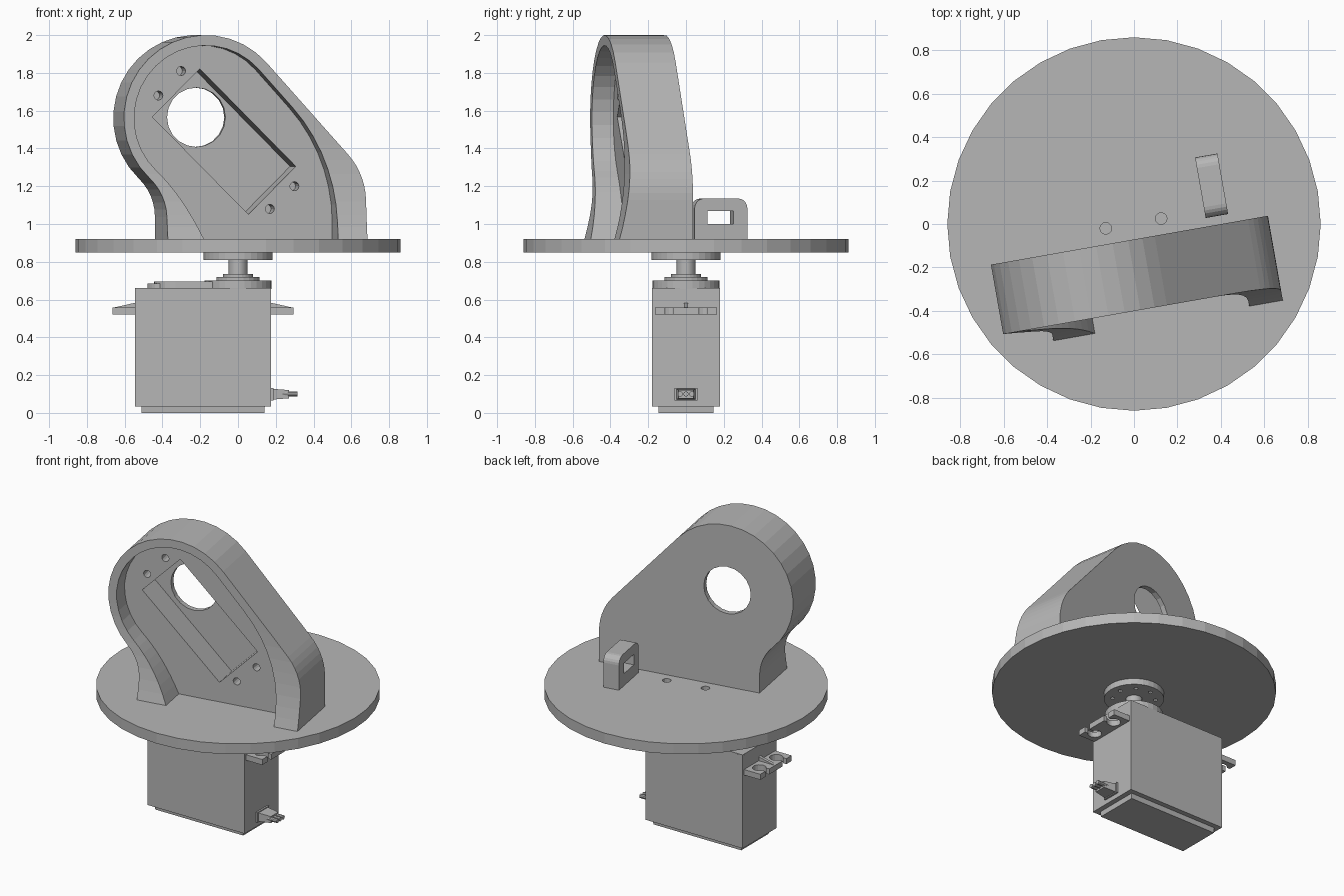
import bpy, bmesh
from math import sin, cos, pi, radians, tan, atan2, hypot
from mathutils import Matrix, Vector

if "Cube" in bpy.data.objects:
    bpy.data.objects.remove(bpy.data.objects["Cube"])

grey = bpy.data.materials.new("plain_grey")
grey.use_nodes = True
COLOUR = (0.47, 0.47, 0.47, 1)
grey.diffuse_color = COLOUR
grey.node_tree.nodes["Principled BSDF"].inputs["Base Color"].default_value = COLOUR

TURN = Matrix.Rotation(radians(10), 4, 'Z')   # bracket and tab are turned on the plate
PLAIN = Matrix.Identity(4)


def prism(name, points, lo, hi, plane="xy", frame=PLAIN, end_scale=1.0):
    """Extrude a 2D outline lying in the given plane from lo to hi."""
    place = {"xy": lambda p, q, w: (p, q, w),
             "xz": lambda p, q, w: (p, w, q),
             "yz": lambda p, q, w: (w, p, q)}[plane]
    mid = sum((Vector(p) for p in points), Vector((0, 0))) / len(points)
    ends = [(Vector(p) - mid) * end_scale + mid for p in points]
    bm = bmesh.new()
    a = [bm.verts.new(place(p[0], p[1], lo)) for p in points]
    b = [bm.verts.new(place(p[0], p[1], hi)) for p in ends]
    bm.faces.new(a)
    bm.faces.new(b)
    for i in range(len(a)):
        j = (i + 1) % len(a)
        bm.faces.new((a[i], a[j], b[j], b[i]))
    bmesh.ops.recalc_face_normals(bm, faces=bm.faces)
    mesh = bpy.data.meshes.new(name)
    bm.to_mesh(mesh)
    bm.free()
    mesh.transform(frame)
    mesh.materials.append(grey)
    ob = bpy.data.objects.new(name, mesh)
    bpy.context.collection.objects.link(ob)
    return ob


def arc(cx, cy, r, start, end, n):
    angles = [radians(start + (end - start) * i / n) for i in range(n + 1)]
    return [(cx + r * cos(t), cy + r * sin(t)) for t in angles]


def circle(cx, cy, r, n=24):
    return arc(cx, cy, r, 0, 360, n)[:-1]


def rect(x0, x1, y0, y1):
    return [(x0, y0), (x1, y0), (x1, y1), (x0, y1)]


def bezier(a, b, c, n=8):
    a, b, c = Vector(a), Vector(b), Vector(c)
    return [tuple(a * (1 - t) ** 2 + b * 2 * t * (1 - t) + c * t * t)
            for t in (i / n for i in range(n + 1))]


def cut(ob, cutter):
    cutter.hide_render = True
    mod = ob.modifiers.new("cut", 'BOOLEAN')
    mod.operation = 'DIFFERENCE'
    mod.solver = 'EXACT'
    mod.object = cutter
    bpy.context.view_layer.objects.active = ob
    bpy.ops.object.modifier_apply(modifier=mod.name)
    bpy.data.objects.remove(cutter)


# Round turntable plate with two screw holes
plate = prism("turntable_plate", circle(0, 0, 0.86, 36), 0.85, 0.92)
for x, y in ((-0.13, -0.02), (0.125, 0.025)):
    cut(plate, prism("hole", circle(x, y, 0.027, 12), 0.8, 1))

# Bracket outline: round head, sloping right side, flared left foot
HU, HZ, FOOT = -0.243, 1.56, 0.90


def shoulder(r, right, reach):
    """Straight slope off the head, rounded into a vertical right side."""
    u, z = HU + r * cos(radians(42)), HZ + r * sin(radians(42))
    corner_z = z - (right - u) / tan(radians(42))
    radius = reach / tan(radians(21))
    return arc(right - radius, corner_z - reach, radius, 0, 42, 7)


R, FILLET, LEFT = 0.44, 0.28, -0.459
fu = LEFT - FILLET
fz = HZ - ((R + FILLET) ** 2 - (HU - fu) ** 2) ** 0.5
lean = atan2(HZ - fz, HU - fu) * 180 / pi
outline = ([(LEFT, FOOT), (0.614, FOOT)] + shoulder(R, 0.614, 0.14)
           + arc(HU, HZ, R, 42, 180 + lean, 18)
           + arc(fu, fz, FILLET, lean, 0, 6)[1:])
bracket = prism("servo_bracket", outline, -0.55, -0.07, "xz", TURN)

# Front of the rim sweeps forward toward the feet
sweep = bezier((-0.395, 1.5), (-0.395, 1.17), (-0.465, 0.92))
cut(bracket, prism("front_trim", [(-0.395, 2.2)] + sweep + [(-0.47, 0.8), (-0.8, 0.8), (-0.8, 2.2)],
                   -1, 1, "yz", TURN))

# Open pocket behind the rim
FLOOR = -0.28
r = 0.385
pocket = ([(-0.255, 0.8), (0.457, 0.8)] + shoulder(r, 0.457, 0.35)
          + arc(HU, HZ, r, 42, 180 + lean, 18)
          + bezier((HU - r * cos(radians(lean)), HZ - r * sin(radians(lean))),
                   (-0.37, 1.15), (-0.265, 0.92))[1:])
cut(bracket, prism("pocket", pocket, -0.9, FLOOR, "xz", TURN))

# Tilted servo recess, shaft opening and blind screw holes
s = 0.5 ** 0.5
recess = [(-0.124 + (p + q) * s, 1.436 + (q - p) * s)
          for p, q in rect(-0.365, 0.365, -0.18, 0.18)]
cut(bracket, prism("recess", recess, -0.9, -0.105, "xz", TURN))
cut(bracket, prism("shaft_opening", circle(HU, 1.565, 0.157, 20), -0.9, 0.2, "xz", TURN))
for u, z in ((-0.355, 1.81), (-0.477, 1.68), (0.254, 1.2), (0.122, 1.08)):
    cut(bracket, prism("screw_hole", circle(u, z, 0.024, 12), -0.9, -0.18, "xz", TURN))

# Small upright loop behind the bracket
loop = ([(-0.03, 0.91), (0.253, 0.91)] + arc(0.203, 1.085, 0.05, 0, 90, 5)
        + arc(0.02, 1.085, 0.05, 90, 180, 5))
tab = prism("cable_loop", loop, 0.33, 0.435, "yz", TURN)
cut(tab, prism("slot", rect(0.04, 0.178, 1.0, 1.07), 0, 1, "yz", TURN))

# Servo case with a chamfered base
CX, HX, HY = -0.185, 0.36, 0.18
case = prism("servo_case", rect(CX - HX, CX + HX, -HY, HY), 0.0, 0.66)
edge = Vector((HX, HY))
for v in case.data.vertices:
    if v.co.z < 0.01:
        v.co.x = CX + (v.co.x - CX) * (HX - 0.035) / HX
        v.co.y *= (HY - 0.035) / HY
prism("servo_case_skirt", rect(CX - HX, CX + HX, -HY, HY), 0.035, 0.655)

# Gear cover, output shaft and horn
prism("gear_cover_boss", circle(0, 0, 0.178, 32), 0.655, 0.70)
prism("gear_cover", rect(-0.33, 0, -0.115, 0.115), 0.655, 0.695)
prism("gear_cover_end", circle(-0.33, 0, 0.115), 0.655, 0.695)
prism("gear_cover_step", circle(-0.40, 0, 0.08), 0.655, 0.685)
for name, radius, lo, hi in (("shaft_collar", 0.115, 0.69, 0.72),
                             ("shaft_ring", 0.08, 0.71, 0.735),
                             ("output_shaft", 0.05, 0.72, 0.82)):
    prism(name, circle(0, 0, radius), lo, hi)
horn = prism("servo_horn", circle(0, 0, 0.182, 32), 0.81, 0.85)
for i in range(8):
    t = i * pi / 4 + radians(10)
    cut(horn, prism("horn_hole", circle(0.13 * cos(t), 0.13 * sin(t), 0.013, 8), 0.7, 0.846))

# Mounting ears: slotted plates with a wedge rib, one at each end
for side, word in ((1, "left"), (-1, "right")):
    base = CX + side * HX

    def out(d0, d1):
        return sorted((base + side * d0, base + side * d1))

    ear = prism(word + "_mounting_ear", rect(*out(-0.01, 0.12), -0.165, 0.165), 0.52, 0.557)
    for y in (-0.09, 0.09):
        cut(ear, prism("ear_hole", circle(base + side * 0.06, y, 0.042, 16), 0.4, 0.7))
        cut(ear, prism("ear_slot", rect(*out(0.06, 0.2), y - 0.02, y + 0.02), 0.4, 0.7))
    rib = [(base - side * 0.01, 0.54), (base - side * 0.01, 0.585),
           (base, 0.583), (base + side * 0.115, 0.557), (base + side * 0.115, 0.54)]
    prism(word + "_ear_rib", rib, -0.01, 0.01, "xz")

# Cable connector and three wires
END = CX + HX
prism("connector_base", rect(-0.06, 0.06, 0.065, 0.133), END - 0.01, END + 0.012, "yz")
prism("connector_boot", rect(-0.052, 0.052, 0.07, 0.128), END, END + 0.095, "yz", end_scale=0.75)
for i, y in enumerate((-0.03, 0, 0.03)):
    prism("wire_%d" % (i + 1), circle(y, 0.1, 0.014, 10), END + 0.05, END + 0.14, "yz")
